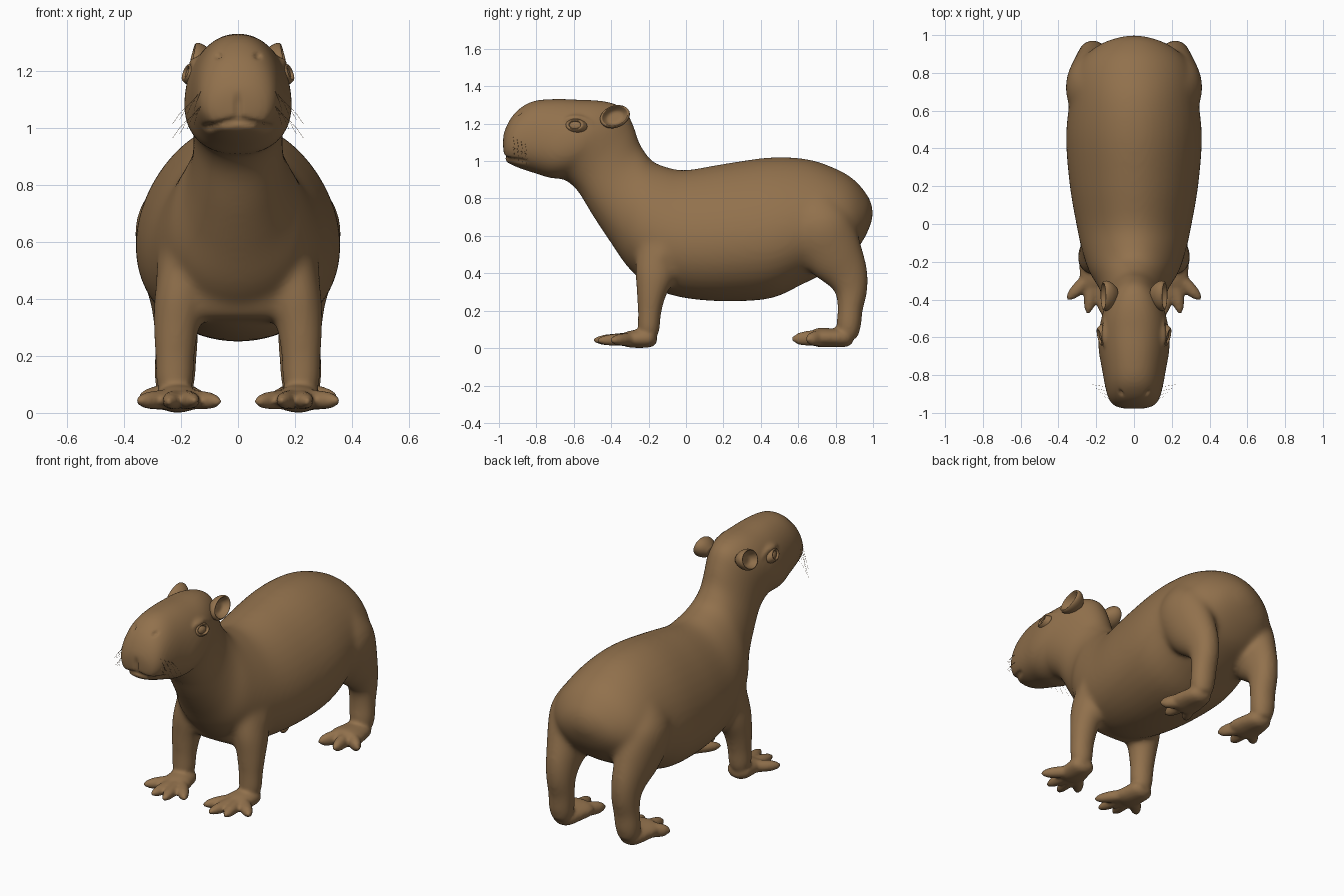
import bpy, bmesh, math
from mathutils import Vector

if "Cube" in bpy.data.objects:
    bpy.data.objects.remove(bpy.data.objects["Cube"])

fur = bpy.data.materials.new("warm_brown_fur")
fur.use_nodes = True
fur.diffuse_color = (0.285, 0.165, 0.073, 1)
shader = next(n for n in fur.node_tree.nodes if n.type == 'BSDF_PRINCIPLED')
shader.inputs["Base Color"].default_value = fur.diffuse_color
shader.inputs["Roughness"].default_value = 0.7


def spline(stations, steps):
    """Smoothly interpolate a list of equal-length tuples."""
    pts = [stations[0]] + list(stations) + [stations[-1]]
    out = []
    for a, b, c, d in zip(pts, pts[1:], pts[2:], pts[3:]):
        for i in range(steps):
            t = i / steps
            out.append([q + 0.5 * t * (r - p + t * (2*p - 5*q + 4*r - s + t * (3*(q - r) + s - p)))
                        for p, q, r, s in zip(a, b, c, d)])
    return out + [list(stations[-1])]


def mesh_object(name, bm):
    bmesh.ops.recalc_face_normals(bm, faces=bm.faces)
    mesh = bpy.data.meshes.new(name)
    bm.to_mesh(mesh)
    bm.free()
    mesh.materials.append(fur)
    mesh.shade_smooth()
    obj = bpy.data.objects.new(name, mesh)
    bpy.context.collection.objects.link(obj)
    return obj


def skin(name, rings):
    """Bridge closed rings of points and cap both ends."""
    bm = bmesh.new()
    loops = [[bm.verts.new(p) for p in ring] for ring in rings]
    n = len(loops[0])
    for a, b in zip(loops, loops[1:]):
        for i in range(n):
            j = (i + 1) % n
            bm.faces.new((a[i], a[j], b[j], b[i]))
    bm.faces.new(loops[0])
    bm.faces.new(loops[-1])
    return mesh_object(name, bm)


def signed_power(v, p):
    return math.copysign(abs(v) ** p, v)


def trunk(name, stations):
    """Rings given by a top point, a bottom point and a half width."""
    rings = []
    for yt, zt, yb, zb, w in spline(stations, 4):
        head = min(1, max(0, (-0.2 - yt) / 0.3))
        power, egg = 1 - 0.1 * head, 0.16 - 0.04 * head
        top, low = Vector((0, yt, zt)), Vector((0, yb, zb))
        ring = []
        for i in range(40):
            a = math.tau * i / 40
            s = signed_power(math.sin(a), power)
            p = (top + low) / 2 + (top - low) / 2 * s
            p.x = w * signed_power(math.cos(a), power) * (1 - egg * s)
            ring.append(p)
        rings.append(ring)
    return skin(name, rings)


def limb(name, side, stations):
    """Tube through (x, y, z, side radius, other radius)."""
    path = spline(stations, 4)
    rings = []
    for i, (x, y, z, ra, rb) in enumerate(path):
        nxt, prv = path[min(i + 1, len(path) - 1)], path[max(i - 1, 0)]
        t = (Vector(nxt[:3]) - Vector(prv[:3])).normalized()
        across = (Vector((1, 0, 0)) - t * t.x).normalized()
        other = t.cross(across)
        ring = []
        for k in range(24):
            a = math.tau * k / 24
            p = Vector((x, y, z)) + across * ra * math.cos(a) + other * rb * math.sin(a)
            ring.append((p.x * side, p.y, p.z))
        rings.append(ring)
    return skin(name, rings)


def fuse(name, parts, voxel, rounds):
    """Join parts into one smooth continuous skin."""
    bpy.ops.object.select_all(action='DESELECT')
    for o in parts:
        o.select_set(True)
    bpy.context.view_layer.objects.active = parts[0]
    bpy.ops.object.join()
    obj = parts[0]
    obj.name = name
    remesh = obj.modifiers.new("fuse", 'REMESH')
    remesh.mode, remesh.voxel_size = 'VOXEL', voxel
    remesh.use_smooth_shade = True
    soft = obj.modifiers.new("soften", 'SMOOTH')
    soft.factor, soft.iterations = 0.5, rounds
    for m in ("fuse", "soften"):
        bpy.ops.object.modifier_apply(modifier=m)
    return obj


# Torso, neck and head, from rump to nose
parts = [trunk("body", [
    (1.0, .74, .995, .68, .04), (.975, .81, .95, .58, .16), (.9, .9, .87, .48, .265),
    (.8, .96, .76, .41, .32), (.65, 1.01, .62, .34, .34), (.45, 1.02, .45, .265, .356),
    (.2, .985, .2, .25, .336), (0, .952, -.02, .27, .3), (-.1, .967, -.17, .32, .272),
    (-.18, 1.0, -.3, .42, .235), (-.22, 1.05, -.4, .56, .187), (-.25, 1.1, -.5, .71, .16),
    (-.28, 1.19, -.58, .84, .155), (-.33, 1.28, -.65, .9, .17), (-.43, 1.32, -.69, .905, .186),
    (-.56, 1.328, -.74, .912, .186), (-.7, 1.333, -.8, .932, .17), (-.83, 1.318, -.88, .957, .152),
    (-.92, 1.253, -.94, .983, .132), (-.968, 1.17, -.965, .998, .1), (-.98, 1.12, -.977, 1.05, .045)])]

# Broad chest spanning the shoulders
parts.append(limb("chest", 1, [
    (0, -.04, .82, .17, .08), (0, -.085, .66, .25, .14), (0, -.125, .52, .287, .15),
    (0, -.155, .42, .284, .125), (0, -.17, .355, .255, .085), (0, -.175, .325, .19, .05)]))

# Legs, with haunches running into the torso
for s in (1, -1):
    parts.append(limb("front_leg", s, [
        (.18, -.14, .54, .09, .12), (.205, -.165, .4, .09, .11),
        (.218, -.185, .29, .08, .08), (.222, -.195, .19, .07, .064),
        (.222, -.2, .1, .066, .06), (.22, -.205, .045, .05, .045)]))
    parts.append(limb("rear_leg", s, [
        (.2, .68, .8, .08, .12), (.235, .71, .66, .125, .17), (.228, .78, .52, .114, .165),
        (.22, .855, .4, .09, .122), (.217, .883, .31, .08, .09), (.218, .878, .21, .076, .069),
        (.222, .87, .12, .074, .067), (.222, .86, .05, .06, .055)]))
body = fuse("body", parts, 0.013, 18)

# Feet with spread toes
feet = [
    ("front", (.22, -.185, .055), (.203, -.32, .046), .04, .084,
     [(.355, -.4, .042), (.245, -.478, .04), (.15, -.498, .042), (.062, -.425, .04)]),
    ("rear", (.222, .86, .055), (.222, .7, .057), .05, .096,
     [(.348, .645, .045), (.245, .565, .048), (.12, .595, .046)])]
parts = [body]
for s in (1, -1):
    for label, heel, ball, thick, wide, tips in feet:
        heel, ball = Vector(heel), Vector(ball)
        back, tip = heel + (heel - ball) * .2, ball + (ball - heel) * .2
        parts.append(limb(label + "_foot", s, [
            (*back, .035, .025), (*heel, .068, .048),
            (*((heel + ball) / 2), wide * .92, .05), (*ball, wide, thick), (*tip, wide * .6, thick * .55)]))
        for end in tips:
            end = Vector(end)
            root = ball.lerp(heel, .2)
            root.x += (end.x - ball.x) * .25
            parts.append(limb(label + "_toe", s, [
                (*root, .036, thick * .9), (*root.lerp(end, .5), .034, thick * .8),
                (*root.lerp(end, .8), .025, thick * .6), (*end, .007, .008)]))
    # Brow ridge above the eye
    parts.append(limb("brow", s, [
        (.148, -.67, 1.2, .008, .01), (.15, -.62, 1.228, .02, .016),
        (.15, -.56, 1.228, .02, .016), (.156, -.5, 1.2, .008, .01)]))
body = fuse("body", parts, 0.01, 5)

# Press the mouth line, lip cleft and nostrils into the muzzle
for v in body.data.vertices:
    x, y, z = abs(v.co.x), v.co.y, v.co.z
    if y > -.8 or z < .94:
        continue
    fade = min(1, max(0, (y + .84) / -.05))
    depth = 0.013 * fade * math.exp(-((z - 1.03 + .26 * x) / .012) ** 2)
    if 1.02 < z < 1.13:
        depth = max(depth, 0.013 * math.exp(-(x / .009) ** 2) * min(1, (1.13 - z) / .04))
    depth = max(depth, 0.013 * math.exp(-((x - .07) ** 2 + (z - 1.255) ** 2) / .0001))
    v.co -= v.normal * depth


def dish(name, centre, facing, size, tilt, profile):
    """Turned shape of (radius, height) points, pressed to an oval."""
    z = Vector(facing).normalized()
    u = (Vector((0, 1, 0)) - z * z.y).normalized()
    w = Vector((0, 0, 1))
    w = (w - z * w.dot(z) - u * w.dot(u)).normalized()
    u, w = u * math.cos(tilt) + w * math.sin(tilt), w * math.cos(tilt) - u * math.sin(tilt)
    rings = []
    for r, h in spline(profile, 3):
        rings.append([Vector(centre) + z * h + u * size[0] * r * math.cos(a) + w * size[1] * r * math.sin(a)
                      for a in (math.tau * i / 32 for i in range(32))])
    return skin(name, rings)


EAR = [(.01, -.022), (.5, -.02), (.75, .0), (.86, .013), (.96, .01),
       (1, -.004), (.92, -.024), (.75, -.042), (.5, -.06)]
EYELID = [(.5, -.01), (.6, .012), (.75, .018), (.9, .012), (1.15, -.014)]
EYEBALL = [(.8, -.02), (.65, .002), (.4, .012), (.02, .016)]

for s, side in ((1, "left"), (-1, "right")):
    # Cupped ears
    dish(side + "_ear", (s * .15, -.38, 1.238), (s, -.05, .25), (.082, .06), .35, EAR)
    # Eyes with raised lids
    for part, shape in (("_eyelid", EYELID), ("_eyeball", EYEBALL)):
        dish(side + part, (s * .168, -.592, 1.19), (s, -.22, .35), (.055, .037), -.1, shape)
    # Fine whiskers
    curve = bpy.data.curves.new(side + "_whiskers", 'CURVE')
    curve.dimensions, curve.bevel_depth, curve.bevel_resolution = '3D', 0.0005, 0
    for i in range(8):
        row, col = divmod(i, 4)
        root = Vector((s * (.115 + .007 * col), -.93 + .022 * col, 1.15 - .05 * row - .015 * col))
        line = curve.splines.new('POLY')
        line.points.add(4)
        for k, p in enumerate(line.points):
            t = k / 4
            p.co = (*(root + Vector((s * (.04 + .018 * col) * t, .015 * t, -.03 * t - .06 * t * t))), 1)
    curve.materials.append(fur)
    bpy.context.collection.objects.link(bpy.data.objects.new(side + "_whiskers", curve))
